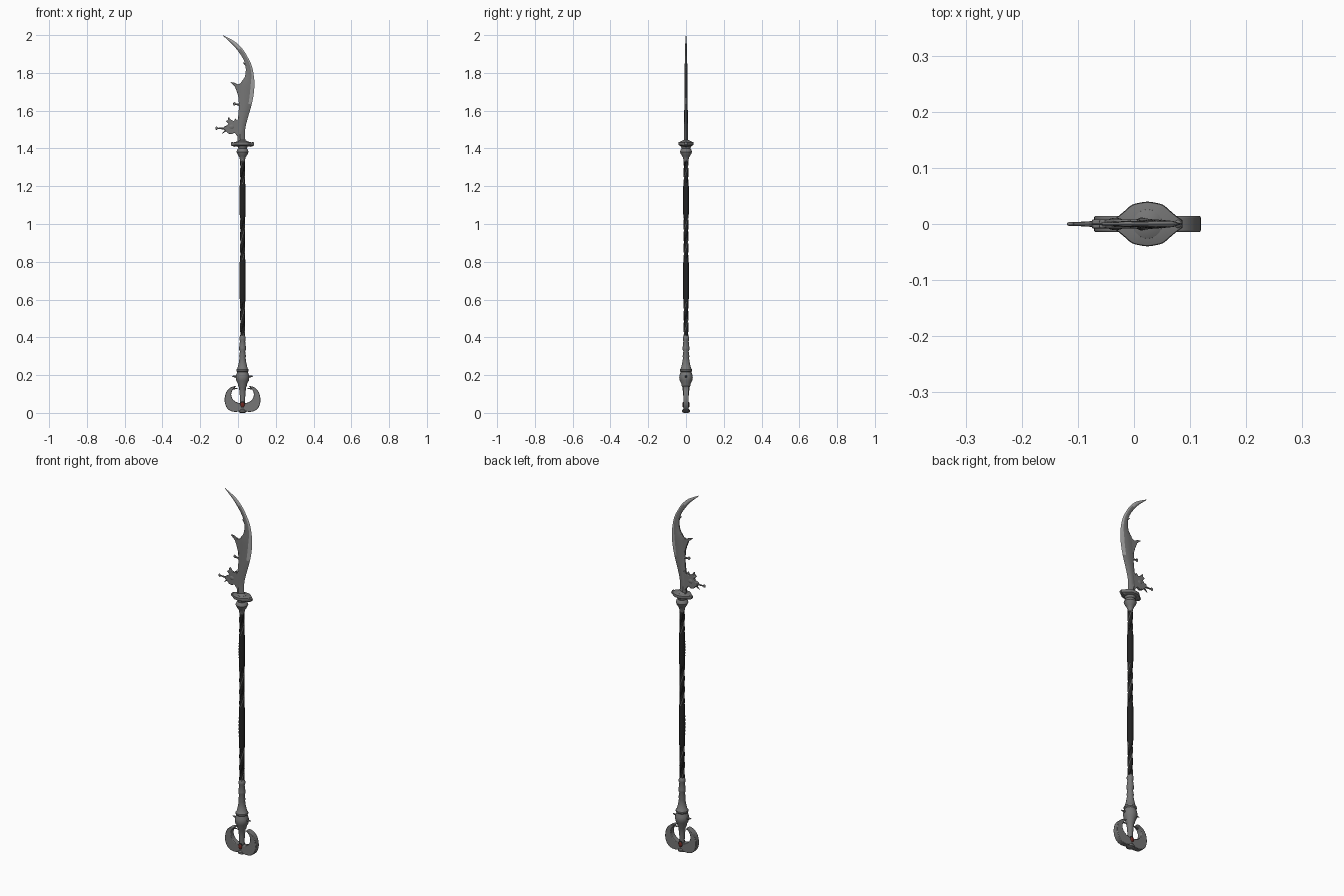
import bpy, bmesh, math
from mathutils import Vector

if "Cube" in bpy.data.objects:
    bpy.data.objects.remove(bpy.data.objects["Cube"])

CX = 0.024  # shaft axis in x


def mat(name, r, g, b):
    m = bpy.data.materials.new(name)
    m.diffuse_color = (r, g, b, 1)
    m.use_nodes = True
    m.node_tree.nodes["Principled BSDF"].inputs["Base Color"].default_value = m.diffuse_color
    return m


STEEL = mat("grey_steel", 0.18, 0.18, 0.18)
EDGE = mat("bright_edge", 0.38, 0.38, 0.38)
BLACK = mat("black_leather", 0.016, 0.016, 0.016)
STRAND = mat("pale_strand", 0.32, 0.32, 0.31)
RED = mat("red_gem", 0.15, 0.02, 0.015)


def finish(name, bm, mats, angle=35):
    bmesh.ops.recalc_face_normals(bm, faces=bm.faces)
    me = bpy.data.meshes.new(name)
    bm.to_mesh(me)
    bm.free()
    for m in mats:
        me.materials.append(m)
    for p in me.polygons:
        p.use_smooth = True
    me.set_sharp_from_angle(angle=math.radians(angle))
    ob = bpy.data.objects.new(name, me)
    bpy.context.collection.objects.link(ob)
    return ob


def spline(pts, n=4):
    """Catmull-Rom through tuples of any length."""
    P = [Vector(p) for p in pts]
    out = []
    for i in range(len(P) - 1):
        a, b, c, d = (P[max(0, min(len(P) - 1, i + j))] for j in (-1, 0, 1, 2))
        for s in range(n):
            t = s / n
            out.append(0.5 * (2 * b + (c - a) * t + (2 * a - 5 * b + 4 * c - d) * t * t
                              + (3 * b - a - 3 * c + d) * t ** 3))
    return out + [P[-1]]


def loft(rings, name, mats, rule=None):
    bm = bmesh.new()
    V = [[bm.verts.new(p) for p in r] for r in rings]
    n = len(V[0])
    for i in range(len(V) - 1):
        for j in range(n):
            f = bm.faces.new((V[i][j], V[i][(j + 1) % n], V[i + 1][(j + 1) % n], V[i + 1][j]))
            if rule:
                f.material_index = rule(j, f.calc_center_median())
    bm.faces.new(V[0])
    bm.faces.new(V[-1])
    return finish(name, bm, mats)


def lathe(name, prof, m, seg=20):
    rings = [[(CX + r * math.cos(2 * math.pi * k / seg), r * math.sin(2 * math.pi * k / seg), z)
              for k in range(seg)] for r, z in prof]
    return loft(rings, name, [m])


def plate(name, pts, half, m, bevel=0.004):
    """Flat xz outline given thickness in y, with bevelled rims."""
    bm = bmesh.new()
    f = bm.faces.new([bm.verts.new((p[0], -half, p[1])) for p in pts])
    r = bmesh.ops.extrude_face_region(bm, geom=[f])
    bmesh.ops.translate(bm, vec=(0, 2 * half, 0),
                        verts=[v for v in r["geom"] if isinstance(v, bmesh.types.BMVert)])
    ob = finish(name, bm, [m])
    b = ob.modifiers.new("bevel", "BEVEL")
    b.width, b.segments, b.limit_method = bevel, 2, "ANGLE"
    b.angle_limit = math.radians(50)
    return ob


def ball(name, loc, scale, m):
    bm = bmesh.new()
    bmesh.ops.create_uvsphere(bm, u_segments=14, v_segments=8, radius=1)
    for v in bm.verts:
        v.co = Vector(loc) + Vector([a * b for a, b in zip(v.co, scale)])
    return finish(name, bm, [m], 60)


def spike(name, a, b, r0, r1, m):
    a, b = Vector(a), Vector(b)
    q = (b - a).to_track_quat('Z', 'Y')
    rings = [[p + q @ Vector((r * math.cos(k * math.pi / 4), r * math.sin(k * math.pi / 4), 0))
              for k in range(8)] for p, r in ((a, r0), (b, r1))]
    return loft(rings, name, [m])


# blade: outer x,z / inner x,z / half thickness
rows = [(.040, 1.42, .000, 1.42, .012), (.038, 1.50, -.004, 1.49, .011),
        (.053, 1.565, .000, 1.56, .010), (.069, 1.62, .005, 1.62, .009),
        (.082, 1.68, .003, 1.68, .008), (.087, 1.74, .012, 1.74, .008),
        (.083, 1.79, .036, 1.78, .007), (.072, 1.84, .041, 1.825, .007),
        (.053, 1.88, .031, 1.866, .006), (.025, 1.925, .007, 1.906, .005),
        (-.016, 1.965, -.028, 1.949, .004), (-.080, 2.0, -.0805, 1.998, .001)]
section = [(0, 0), (.26, .7), (.65, 1), (1, .4), (1, -.4), (.65, -1), (.26, -.7)]
rings = []
for ox, oz, ix, iz, t in spline(rows):
    rings.append([(ox + (ix - ox) * f, y * t, oz + (iz - oz) * f) for f, y in section])
loft(rings, "blade", [STEEL, EDGE],
     rule=lambda j, c: int(j in (0, 6) and c.z > 1.64 or j in (1, 5) and c.z > 1.93))

# barb and small spurs on the back of the blade
plate("blade_barb", [(.006, 1.66), (-.006, 1.70), (-.018, 1.73), (-.042, 1.752), (-.02, 1.748),
                     (.0, 1.738), (.02, 1.748), (.034, 1.775), (.04, 1.74), (.03, 1.68)],
      .005, STEEL, .002)
spike("blade_spur", (.012, 0, 1.63), (-.018, 0, 1.636), .006, .004, STEEL)
ball("blade_spur_knob", (-.019, 0, 1.636), (.007, .005, .009), STEEL)
spike("upper_spur", (.045, 0, 1.84), (.026, 0, 1.855), .006, .001, STEEL)

# beast-like ornament at the blade root
plate("root_ornament", [(.01, 1.44), (-.004, 1.465), (-.018, 1.483), (-.034, 1.475), (-.05, 1.478),
                        (-.064, 1.492), (-.076, 1.50), (-.074, 1.515), (-.058, 1.522), (-.05, 1.532),
                        (-.064, 1.545), (-.054, 1.55), (-.05, 1.568), (-.038, 1.552), (-.022, 1.545),
                        (-.012, 1.56), (-.006, 1.545), (.004, 1.565), (.02, 1.55), (.02, 1.46)],
      .008, STEEL, .003)
ball("ornament_brow", (-.033, 0, 1.515), (.02, .011, .017), STEEL)
spike("ornament_spike", (-.06, 0, 1.506), (-.112, 0, 1.506), .006, .003, STEEL)
ball("ornament_spike_tip", (-.113, 0, 1.507), (.007, .004, .009), STEEL)
spike("ornament_fang", (-.065, 0, 1.495), (-.085, 0, 1.478), .005, .001, STEEL)

# guard: flared disc with rounded ends
quarter = spline([(.062, .007), (.052, .014), (.040, .024), (.028, .034), (.014, .038), (0, .040)], 3)
side = [(p[0], p[1]) for p in quarter] + [(-p[0], p[1]) for p in reversed(quarter[:-1])]
outline = side + [(x, -y) for x, y in reversed(side)]
loft([[(CX + x * s, y * s, z - .004 * (abs(x) / .064) ** 4) for x, y in outline]
      for s, z in ((.7, 1.412), (.95, 1.418), (1, 1.425), (.97, 1.433), (.6, 1.438))],
     "guard", [STEEL])
for s in (-1, 1):
    ball("guard_end", (CX + s * .054, 0, 1.425), (.008, .009, .010), STEEL)

# collars and lower fitting
lathe("upper_collar", [(.012, 1.33), (.016, 1.352), (.021, 1.36), (.027, 1.37),
                       (.032, 1.382), (.028, 1.394), (.022, 1.40), (.028, 1.412), (.026, 1.438),
                       (.012, 1.445)], STEEL)
lathe("lower_fitting", [(.012, .41), (.017, .40), (.017, .388), (.014, .38), (.018, .345),
                        (.018, .335), (.014, .325), (.018, .30), (.016, .292), (.020, .265),
                        (.027, .235), (.032, .23), (.032, .222), (.028, .217), (.034, .20),
                        (.036, .188), (.033, .17), (.025, .155), (.024, .145), (.019, .135),
                        (.015, .10), (.013, .06), (.013, .03), (.014, .01)], STEEL)
for s in (-1, 1):
    spike("fitting_stud", (CX + s * .03, 0, .192), (CX + s * .056, 0, .194), .008, .002, STEEL)

# shaft: black core, two leather grips, twisted strands
lathe("shaft_core", [(.012, .36), (.012, 1.35)], BLACK, 14)
for name, z0, z1 in (("lower_grip", .58, .82), ("upper_grip", 1.03, 1.22)):
    n = 24
    prof = [(.0125 + .0035 * math.sin(math.pi * i / n) ** .4 + .0006 * (i % 2), z0 + (z1 - z0) * i / n)
            for i in range(n + 1)]
    lathe(name, prof, BLACK, 14)


def helix(name, z0, z1, turns, phase, r, thick, m):
    cu = bpy.data.curves.new(name, "CURVE")
    cu.dimensions = "3D"
    cu.bevel_depth, cu.bevel_resolution = thick, 1
    n = max(12, int(turns * 16))
    sp = cu.splines.new("POLY")
    sp.points.add(n)
    for i, p in enumerate(sp.points):
        a = phase + 2 * math.pi * turns * i / n
        p.co = (CX + r * math.cos(a), r * math.sin(a), z0 + (z1 - z0) * i / n, 1)
    cu.materials.append(m)
    bpy.context.collection.objects.link(bpy.data.objects.new(name, cu))


for z0, z1 in ((.39, .59), (.81, 1.04), (1.21, 1.35)):
    for k in range(4):
        pale = k % 2
        helix("pale_strand" if pale else "black_strand", z0, z1, (z1 - z0) * 4, k * math.pi / 2,
              .0118 if pale else .0105, .0026 if pale else .0036, STRAND if pale else BLACK)

# crescent pommel: half outline (outer then inner), mirrored about the shaft
half = [(0, .012), (.03, .006), (.06, .009), (.084, .028), (.095, .065), (.087, .108),
        (.064, .134), (.034, .142), (.052, .122), (.060, .098), (.053, .074),
        (.036, .059), (.016, .052), (0, .052)]
h = spline(half, 3)
pts = [(CX + p[0], p[1]) for p in h] + [(CX - p[0], p[1]) for p in reversed(h[1:-1])]
plate("crescent_pommel", pts, .0145, STEEL, .004)
for s in (-1, 1):
    spike("crescent_thorn", (CX + s * .05, 0, .13), (CX + s * .024, 0, .128), .006, .001, STEEL)
lathe("pommel_button", [(.012, 0), (.02, .004), (.02, .014), (.014, .022)], STEEL)

# gem and setting on both faces
for s in (-1, 1):
    ball("gem_setting", (CX, s * .0125, .043), (.014, .0045, .018), BLACK)
    ball("gem", (CX, s * .0145, .043), (.0105, .005, .0135), RED)
